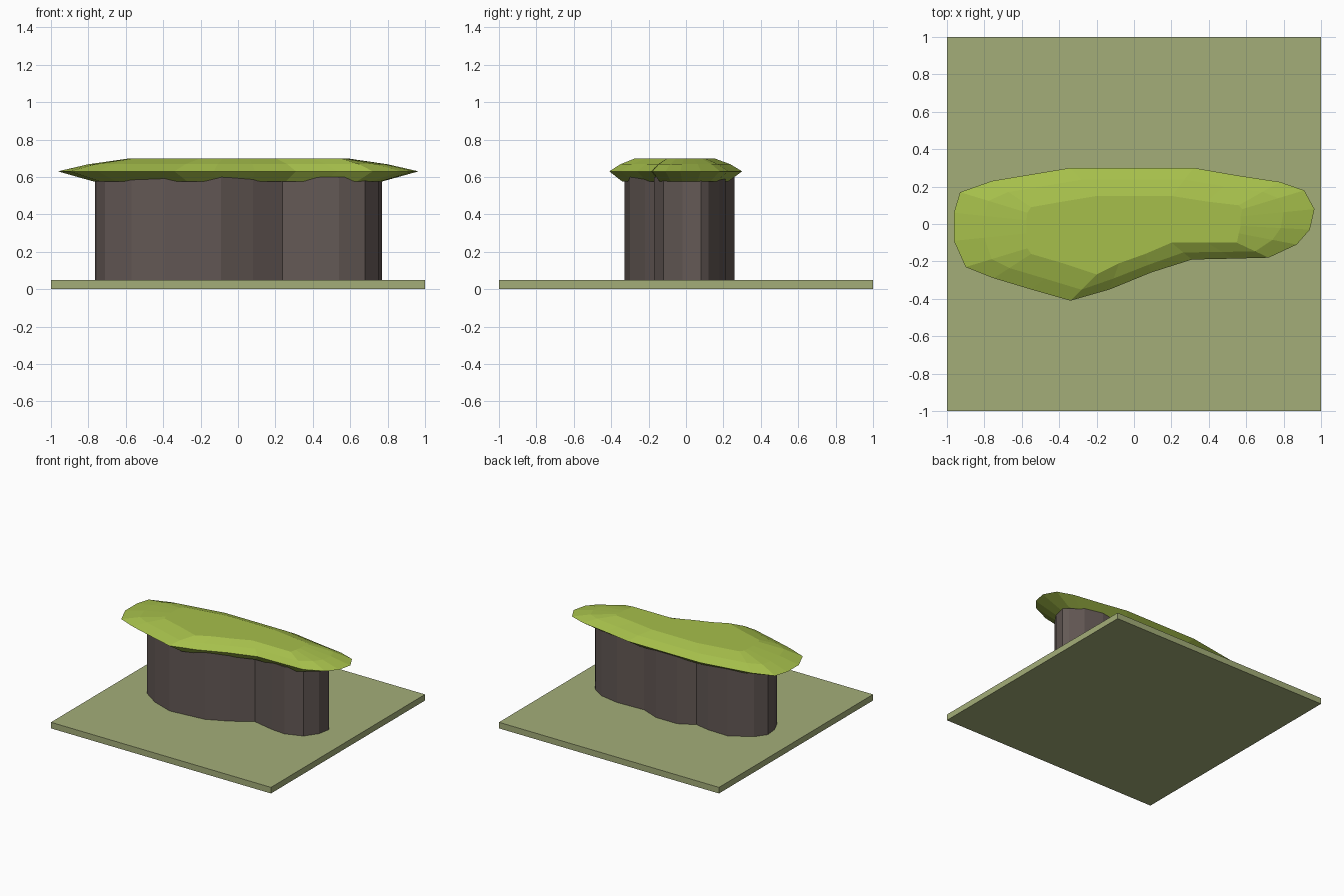
import bpy, bmesh


def material(name, rgb):
    mat = bpy.data.materials.new(name)
    mat.diffuse_color = (*rgb, 1)
    return mat


def loft(name, rings, mat):
    """Stack equal-length outlines given as (points, z), capped at both ends."""
    bm = bmesh.new()
    loops = [[bm.verts.new((x, y, z)) for x, y in pts] for pts, z in rings]
    n = len(loops[0])
    for low, high in zip(loops, loops[1:]):
        for i in range(n):
            j = (i + 1) % n
            bm.faces.new((low[i], low[j], high[j], high[i]))
    ends = [bm.faces.new(loops[0][::-1]), bm.faces.new(loops[-1])]
    bmesh.ops.triangulate(bm, faces=ends)
    bmesh.ops.recalc_face_normals(bm, faces=bm.faces)
    mesh = bpy.data.meshes.new(name)
    bm.to_mesh(mesh)
    bm.free()
    obj = bpy.data.objects.new(name, mesh)
    bpy.context.collection.objects.link(obj)
    mesh.materials.append(mat)
    return obj


def blend(a, b, t):
    return [(p[0] + (q[0] - p[0]) * t, p[1] + (q[1] - p[1]) * t)
            for p, q in zip(a, b)]


# Ground tile
square = [(-1, -1), (1, -1), (1, 1), (-1, 1)]
loft("ground_tile", [(square, 0), (square, 0.05)],
     material("ground_green", (0.37, 0.42, 0.19)))

# Rock wall made of merged rounded lobes
wall = [(-0.39, -0.33), (-0.09, -0.30), (0.08, -0.22), (0.237, -0.12),
        (0.42, -0.16), (0.54, -0.17), (0.68, -0.12), (0.75, -0.02),
        (0.77, 0.08), (0.74, 0.12), (0.64, 0.18), (0.48, 0.21),
        (0.24, 0.20), (0.09, 0.26), (-0.10, 0.26), (-0.23, 0.19),
        (-0.35, 0.215), (-0.53, 0.22), (-0.70, 0.12), (-0.765, 0.03),
        (-0.755, -0.07), (-0.71, -0.17), (-0.57, -0.265)]
loft("rock_wall", [(wall, 0.05), (wall, 0.60)],
     material("rock_brown", (0.125, 0.098, 0.090)))

# Faceted foliage cap overhanging the wall
rim = [(-0.34, -0.41), (-0.13, -0.35), (0.09, -0.26), (0.31, -0.19),
       (0.53, -0.185), (0.72, -0.18), (0.87, -0.11), (0.94, -0.03),
       (0.965, 0.08), (0.91, 0.18), (0.78, 0.225), (0.55, 0.26),
       (0.32, 0.30), (-0.01, 0.30), (-0.34, 0.30), (-0.55, 0.265),
       (-0.76, 0.23), (-0.93, 0.17), (-0.963, 0.06), (-0.963, -0.09),
       (-0.90, -0.23), (-0.75, -0.29), (-0.55, -0.35)]
crown = [(-0.20, -0.27), (-0.08, -0.21), (0.06, -0.16), (0.20, -0.10),
         (0.39, -0.10), (0.55, -0.10), (0.56, -0.05), (0.57, -0.01),
         (0.57, 0.04), (0.58, 0.08), (0.56, 0.10), (0.39, 0.12),
         (0.20, 0.15), (0.0, 0.15), (-0.20, 0.15), (-0.38, 0.12),
         (-0.55, 0.09), (-0.57, 0.06), (-0.575, 0.02), (-0.575, -0.05),
         (-0.57, -0.13), (-0.55, -0.16), (-0.38, -0.21)]
loft("foliage_cap",
     [(blend(rim, crown, 0.5), 0.575), (rim, 0.63),
      (blend(rim, crown, 0.42), 0.668), (crown, 0.70)],
     material("foliage_green", (0.38, 0.52, 0.07)))
